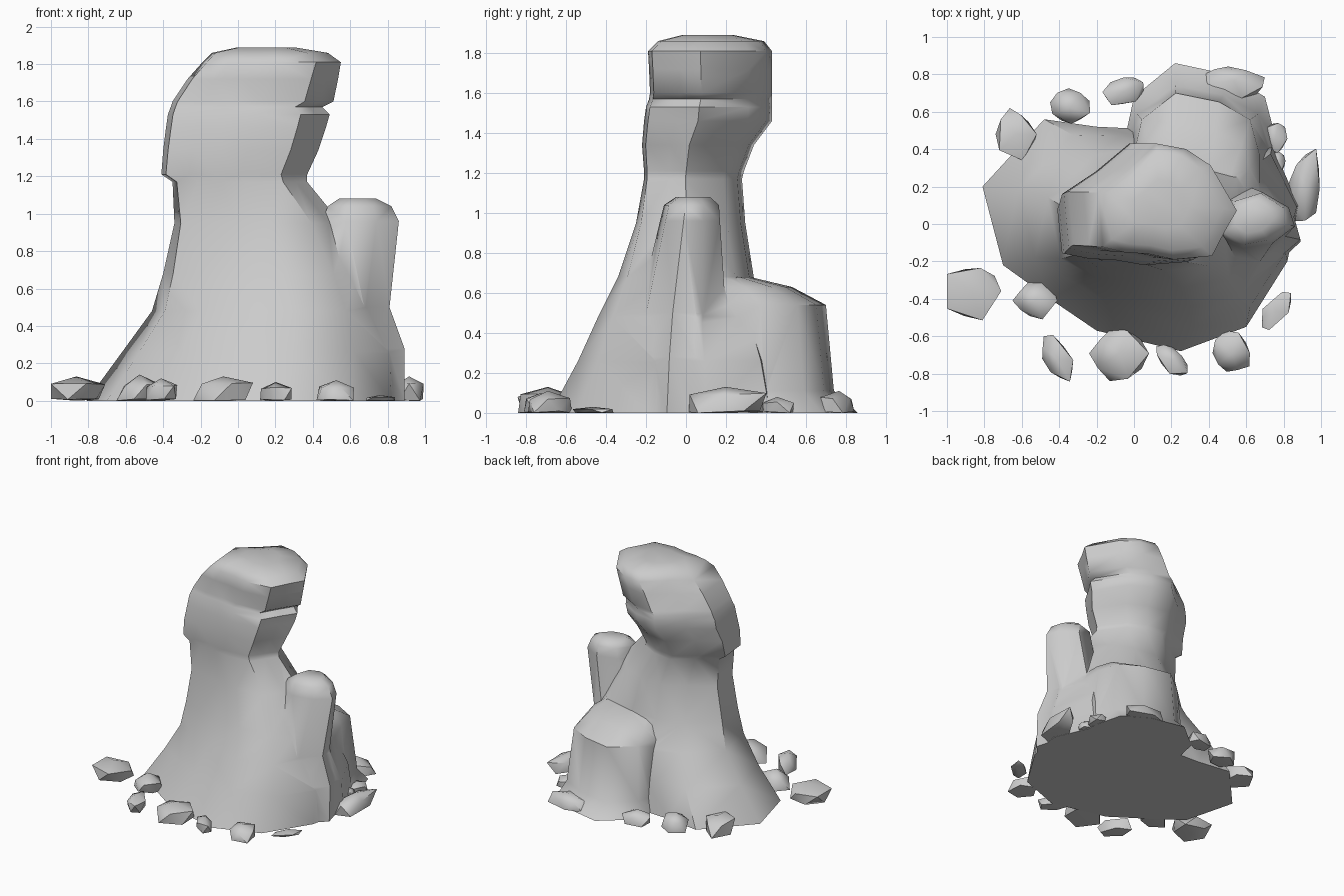
import bpy, bmesh, math, random
from mathutils import Vector

if "Cube" in bpy.data.objects:
    bpy.data.objects.remove(bpy.data.objects["Cube"])

random.seed(4)


def make_object(name, bm):
    bmesh.ops.recalc_face_normals(bm, faces=bm.faces)
    me = bpy.data.meshes.new(name)
    bm.to_mesh(me)
    bm.free()
    ob = bpy.data.objects.new(name, me)
    bpy.context.collection.objects.link(ob)
    return ob


def smooth(ob, deg):
    bpy.ops.object.select_all(action='DESELECT')
    ob.select_set(True)
    bpy.context.view_layer.objects.active = ob
    bpy.ops.object.shade_smooth_by_angle(angle=math.radians(deg))


def unit(pts):
    """Scale an outline to fill the 0..1 box."""
    xs, ys = [p[0] for p in pts], [p[1] for p in pts]
    return [Vector(((x - min(xs)) / (max(xs) - min(xs)),
                    (y - min(ys)) / (max(ys) - min(ys)))) for x, y in pts]


def loft(name, low, high, rings):
    """Stack rings (z, x0, x1, y0, y1, blend from low to high outline)."""
    low, high = unit(low), unit(high)
    bm = bmesh.new()
    prev = None
    for z, x0, x1, y0, y1, t in rings:
        ring = []
        for a, b in zip(low, high):
            p = a.lerp(b, t)
            ring.append(bm.verts.new((x0 + p.x * (x1 - x0), y0 + p.y * (y1 - y0), z)))
        if prev:
            n = len(ring)
            for i in range(n):
                j = (i + 1) % n
                bm.faces.new((prev[i], prev[j], ring[j], ring[i]))
        else:
            bm.faces.new(ring[::-1])
        prev = ring
    bm.faces.new(prev)
    bmesh.ops.triangulate(bm, faces=[f for f in bm.faces if len(f.verts) == 4])
    return make_object(name, bm)


# Main pillar: wide foot, narrow neck, overhanging head with a notch
foot = [(-.81, .2), (-.7, -.22), (-.45, -.4), (-.2, -.57), (.25, -.68), (.6, -.55),
        (.82, -.2), (.88, .1), (.74, .42), (.22, .5), (-.2, .52), (-.48, .56)]
head = [(-.4, .17), (-.37, -.13), (-.22, -.16), (-.05, -.17), (.12, -.2), (.38, -.18),
        (.47, -.04), (.55, .07), (.37, .32), (.2, .41), (0, .44), (-.2, .29)]
pillar = loft("rock_pillar", foot, head, [
    (0, -.81, .88, -.68, .56, 0),
    (.26, -.62, .87, -.54, .50, .1),
    (.48, -.46, .79, -.44, .43, .3),
    (.68, -.40, .70, -.34, .35, .5),
    (.95, -.34, .55, -.25, .30, .8),
    (1.17, -.35, .37, -.21, .28, 1),
    (1.21, -.41, .37, -.21, .29, 1),
    (1.34, -.40, .43, -.22, .34, 1),
    (1.46, -.385, .47, -.21, .43, 1),
    (1.53, -.375, .49, -.20, .43, 1),
    (1.57, -.36, .45, -.185, .43, 1),
    (1.60, -.35, .51, -.18, .43, 1),
    (1.72, -.27, .535, -.185, .43, 1),
    (1.81, -.19, .55, -.19, .43, 1),
    (1.86, -.14, .48, -.14, .39, 1),
    (1.89, .0, .3, -.02, .24, 1)])

# Side column on the right
col = [(.48, -.08), (.6, -.16), (.75, -.13), (.86, -.03), (.83, .08), (.7, .17), (.55, .12)]
column = loft("side_column", col, col, [
    (0, .25, .89, -.32, .25, 0),
    (.28, .28, .89, -.28, .22, 0),
    (.50, .34, .81, -.24, .20, 0),
    (.96, .45, .86, -.13, .17, 0),
    (1.04, .48, .82, -.11, .165, 0),
    (1.08, .54, .74, -.05, .12, 0)])

# Low shelf at the back with a flared foot
skirt = [(.05, .1), (.76, .15), (.76, .45), (.70, .68), (.5, .8), (.22, .86), (0, .68), (-.05, .45)]
shelf = loft("back_shelf", skirt, skirt, [
    (0, -.05, .76, .1, .86, 0),
    (.11, -.03, .72, .1, .74, 0),
    (.54, .0, .67, .1, .70, 0),
    (.63, .04, .62, .1, .53, 0),
    (.68, .12, .55, .1, .32, 0)])

# Merge the rock masses into one surface
bpy.context.view_layer.objects.active = pillar
for part in (column, shelf):
    mod = pillar.modifiers.new("join", 'BOOLEAN')
    mod.operation, mod.solver, mod.object = 'UNION', 'EXACT', part
    bpy.ops.object.modifier_apply(modifier=mod.name)
    bpy.data.objects.remove(part)
smooth(pillar, 50)


def pebble(i, cx, cy, rx, ry, h, yaw):
    bm = bmesh.new()
    bmesh.ops.create_icosphere(bm, subdivisions=1, radius=1)
    for v in bm.verts:
        v.co *= random.uniform(.82, 1.15)
        v.co.z = max(v.co.z, -.5)
    lo = [min(v.co[k] for v in bm.verts) for k in range(3)]
    hi = [max(v.co[k] for v in bm.verts) for k in range(3)]
    c, s = math.cos(math.radians(yaw)), math.sin(math.radians(yaw))
    for v in bm.verts:
        u = [(v.co[k] - lo[k]) / (hi[k] - lo[k]) for k in range(3)]
        x, y = (2 * u[0] - 1) * rx, (2 * u[1] - 1) * ry
        v.co = (cx + c * x - s * y, cy + s * x + c * y, u[2] * h)
    smooth(make_object(f"pebble_{i}", bm), 50)


# Loose pebbles around the foot: centre, half sizes, height, yaw
pebbles = [
    (-.855, -.375, .145, .14, .13, 0), (-.53, -.41, .12, .10, .14, 0),
    (-.41, -.72, .14, .07, .12, -60), (-.08, -.70, .16, .14, .13, 0),
    (.20, -.73, .11, .06, .10, -40), (.52, -.68, .10, .11, .11, 0),
    (.76, -.46, .12, .06, .03, 50), (.91, .21, .085, .2, .13, -8),
    (.76, .33, .05, .06, .08, 0), (.76, .46, .06, .08, .08, 0),
    (.53, .76, .16, .075, .11, -12), (-.05, .71, .11, .075, .11, 25),
    (-.34, .63, .11, .09, .13, -15), (-.63, .48, .11, .14, .13, 0)]
for i, p in enumerate(pebbles, 1):
    pebble(i, *p)
